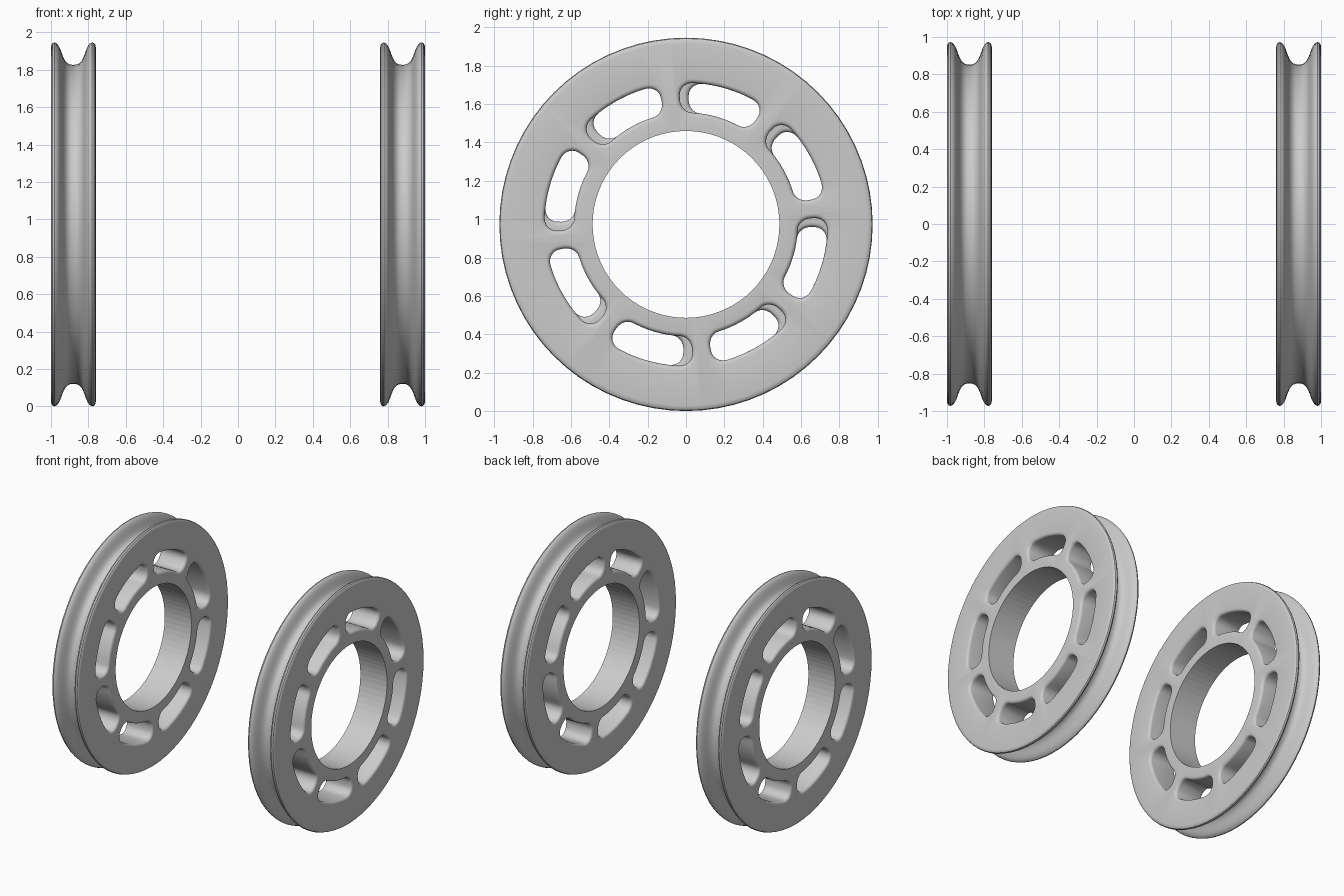
import bpy, bmesh, math
from math import sin, cos, pi, radians

if "Cube" in bpy.data.objects:
    bpy.data.objects.remove(bpy.data.objects["Cube"])

R, H, CZ = 0.973, 0.12, 0.973       # outer radius, half thickness, centre height
SEG = 72
HALF = [(0, .853), (.016, .854), (.03, .86), (.043, .873), (.052, .89), (.06, .91),
        (.068, .933), (.077, .952), (.088, .967), (.1, .973), (.111, .969), (.118, .959),
        (.12, .945), (.12, .487)]


def loft(bm, rings, close):
    # Join successive closed rings of vertices with quads
    rings = [[bm.verts.new(p) for p in r] for r in rings]
    pairs = list(zip(rings, rings[1:]))
    if close:
        pairs.append((rings[-1], rings[0]))
    else:
        bm.faces.new(rings[0])
        bm.faces.new(rings[-1])
    for a, b in pairs:
        n = len(a)
        for i in range(n):
            j = (i + 1) % n
            bm.faces.new((a[i], a[j], b[j], b[i]))
    bmesh.ops.recalc_face_normals(bm, faces=bm.faces)


def make_object(name, bm):
    me = bpy.data.meshes.new(name)
    bm.to_mesh(me)
    bm.free()
    ob = bpy.data.objects.new(name, me)
    bpy.context.collection.objects.link(ob)
    return ob


def slot_outline(off, mid):
    # Rounded arc slot, grown outward by off; returns (y, z) points
    r0, r1, c = 0.583 - off, 0.738 + off, 0.066 + off
    half = radians(18.3) * 0.66 + off
    pts = []

    def corner(rad, sy, a0):
        for k in range(7):
            a = a0 + k * pi / 12
            pts.append(((sy * (half - c) + c * cos(a)) / 0.66, rad + c * sin(a)))

    def arc(rad, s):
        w = half - c
        for k in range(1, 8):
            pts.append((s * w * (1 - k / 4) / 0.66, rad))
    corner(r1 - c, 1, 0)
    arc(r1, 1)
    corner(r1 - c, -1, pi / 2)
    corner(r0 + c, -1, pi)
    arc(r0, -1)
    corner(r0 + c, 1, 1.5 * pi)
    return [(r * cos(mid + t), r * sin(mid + t)) for t, r in pts]


def wheel(name, cx, first):
    # Grooved ring revolved about x
    prof = [(-x, r) for x, r in reversed(HALF)] + HALF[1:]
    bm = bmesh.new()
    loft(bm, [[(x, r * cos(2 * pi * i / SEG), r * sin(2 * pi * i / SEG)) for x, r in prof]
              for i in range(SEG)], True)
    ob = make_object(name, bm)

    # Eight slot cutters with flared rims that leave rounded edges
    f = 0.022
    side = [(H + .02, f)] + [(H - f * (1 - cos(a)) * 1.0, f * (1 - sin(a)))
                             for a in [k * pi / 8 for k in range(5)]]
    levels = [(-x, o) for x, o in side] + [(x, o) for x, o in reversed(side)]
    bm = bmesh.new()
    for s in range(8):
        mid = radians(first + 45 * s)
        loft(bm, [[(x, y, z) for y, z in slot_outline(o, mid)] for x, o in levels], False)
    cut = make_object(name + "_slot_cutter", bm)
    cut.hide_render = True
    mod = ob.modifiers.new("slots", 'BOOLEAN')
    mod.object, mod.operation, mod.solver = cut, 'DIFFERENCE', 'EXACT'
    bpy.context.view_layer.objects.active = ob
    ob.select_set(True)
    bpy.ops.object.modifier_apply(modifier=mod.name)
    bpy.data.objects.remove(cut)
    bpy.ops.object.shade_smooth_by_angle(angle=radians(35))
    # Faceted bore
    for p in ob.data.polygons:
        if math.hypot(p.center.y, p.center.z) < 0.49 and abs(p.normal.x) < 0.1:
            p.use_smooth = False
    ob.select_set(False)
    ob.location = (cx, 0, CZ)


wheel("right_wheel", 1 - H, 74.5)
wheel("left_wheel", H - 1, 70.5)
